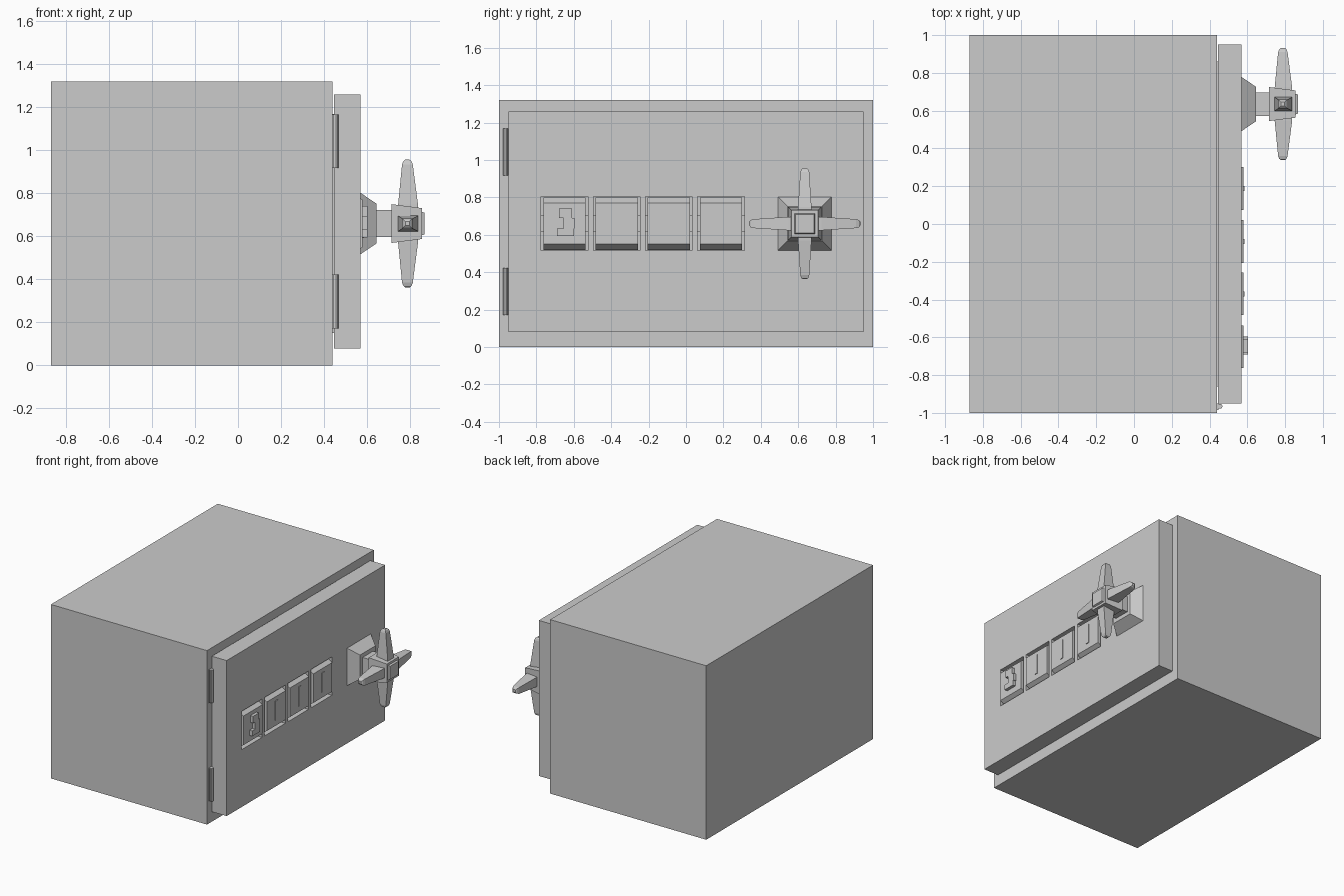
import bpy, bmesh, math
from mathutils import Matrix, Vector

if "Cube" in bpy.data.objects:
    bpy.data.objects.remove(bpy.data.objects["Cube"])

HY, HZ = 0.635, 0.66      # handle centre
SLOTS = [-0.65, -0.37, -0.0925, 0.1875]


def finish(bm, name):
    bmesh.ops.recalc_face_normals(bm, faces=bm.faces)
    me = bpy.data.meshes.new(name)
    bm.to_mesh(me)
    bm.free()
    ob = bpy.data.objects.new(name, me)
    bpy.context.collection.objects.link(ob)
    return ob


def add_box(bm, lo, hi):
    lo, hi = Vector(lo), Vector(hi)
    m = Matrix.Translation((lo + hi) / 2) @ Matrix.Diagonal((*(hi - lo), 1))
    bmesh.ops.create_cube(bm, size=1, matrix=m)


def box(name, lo, hi):
    bm = bmesh.new()
    add_box(bm, lo, hi)
    return finish(bm, name)


def loft(bm, sections, matrix):
    """Rectangular sections (distance, centre_u, half_u, half_v) along local x."""
    rings = []
    for d, cu, hu, hv in sections:
        rings.append([bm.verts.new(matrix @ Vector((d, cu + su * hu, sv * hv)))
                      for su, sv in ((-1, -1), (1, -1), (1, 1), (-1, 1))])
    for a, b in zip(rings, rings[1:]):
        for i in range(4):
            j = (i + 1) % 4
            bm.faces.new((a[i], a[j], b[j], b[i]))
    bm.faces.new(rings[0])
    bm.faces.new(rings[-1])


# hollow body, open towards +x
bm = bmesh.new()
add_box(bm, (-0.87, -1, 0), (0.44, 1, 1.32))
bmesh.ops.recalc_face_normals(bm, faces=bm.faces)
front = [f for f in bm.faces if f.normal.x > 0.9]
bmesh.ops.inset_region(bm, faces=front, thickness=0.14)
inner = bmesh.ops.extrude_discrete_faces(bm, faces=front)["faces"]
bmesh.ops.translate(bm, vec=(-1.17, 0, 0), verts=inner[0].verts)
finish(bm, "safe_body")

# door with four recessed dial windows
door = box("door", (0.446, -0.95, 0.08), (0.57, 0.95, 1.26))
bm = bmesh.new()
for y in SLOTS:
    add_box(bm, (0.49, y - 0.125, 0.515), (0.7, y + 0.125, 0.806))
cutter = finish(bm, "window_cutter")
cutter.hide_render = True
cutter.hide_set(True)
mod = door.modifiers.new("windows", 'BOOLEAN')
mod.object = cutter
mod.solver = 'EXACT'
box("door_plug", (0.38, -0.86, 0.15), (0.446, 0.86, 1.17))

# faceted number wheels, axles and raised marks
profile = [(0.48, -0.165), (0.535, -0.155), (0.58, -0.11),
           (0.58, 0.11), (0.535, 0.155), (0.48, 0.165)]
profile = [(x, max(-0.14, min(0.14, z))) for x, z in profile]
for n, y in enumerate(SLOTS):
    bm = bmesh.new()
    f = bm.faces.new([bm.verts.new((x, y - 0.113, HZ + z)) for x, z in profile])
    ext = bmesh.ops.extrude_face_region(bm, geom=[f])["geom"]
    bmesh.ops.translate(bm, vec=(0, 0.226, 0),
                        verts=[v for v in ext if isinstance(v, bmesh.types.BMVert)])
    finish(bm, f"wheel_{n + 1}")
    box(f"axle_{n + 1}", (0.5, y - 0.125, HZ - 0.045), (0.545, y + 0.125, HZ + 0.045))
    if n:
        box(f"mark_{n + 1}", (0.57, y + 0.00 - 0.013, 0.592), (0.585, y + 0.013, 0.74))
    else:
        # stepped raised block
        bm = bmesh.new()
        for y0, y1, z0, z1 in ((-0.69, -0.60, 0.595, 0.635), (-0.655, -0.595, 0.635, 0.69),
                               (-0.68, -0.61, 0.69, 0.742)):
            add_box(bm, (0.57, y0, z0), (0.603, y1, z1))
        finish(bm, "mark_1")

# hinge pins
for n, z in enumerate((0.297, 1.043)):
    bm = bmesh.new()
    bmesh.ops.create_cone(bm, cap_ends=True, segments=10, radius1=0.013, radius2=0.013,
                          depth=0.25, matrix=Matrix.Translation((0.455, -0.965, z)))
    add_box(bm, (0.436, -0.984, z - 0.125), (0.447, -0.95, z + 0.125))
    finish(bm, f"hinge_{n + 1}")

# handle: base, shaft and hub
centre = Matrix.Translation((0, HY, HZ))
bm = bmesh.new()
loft(bm, [(0.565, 0, 0.146, 0.146), (0.645, 0, 0.092, 0.092)], centre)
finish(bm, "handle_base")
bm = bmesh.new()
loft(bm, [(0.63, 0, 0.062, 0.062), (0.73, 0, 0.062, 0.062)], centre)
finish(bm, "handle_shaft")
bm = bmesh.new()
loft(bm, [(0.715, 0, 0.09, 0.09), (0.855, 0, 0.072, 0.072), (0.855, 0, 0.055, 0.055),
          (0.868, 0, 0.05, 0.05)], centre)
finish(bm, "handle_hub")

# four tapered spokes
bm = bmesh.new()
basis = Matrix(((0, 1, 0, 0), (1, 0, 0, 0), (0, 0, 1, 0), (0, 0, 0, 1)))
for k in range(4):
    m = centre @ Matrix.Rotation(k * math.pi / 2, 4, 'X') @ basis
    loft(bm, [(0.03, 0.791, 0.048, 0.038), (0.09, 0.791, 0.046, 0.036),
              (0.275, 0.788, 0.025, 0.024), (0.29, 0.788, 0.019, 0.019),
              (0.297, 0.788, 0.01, 0.01)], m)
finish(bm, "handle_spokes")
